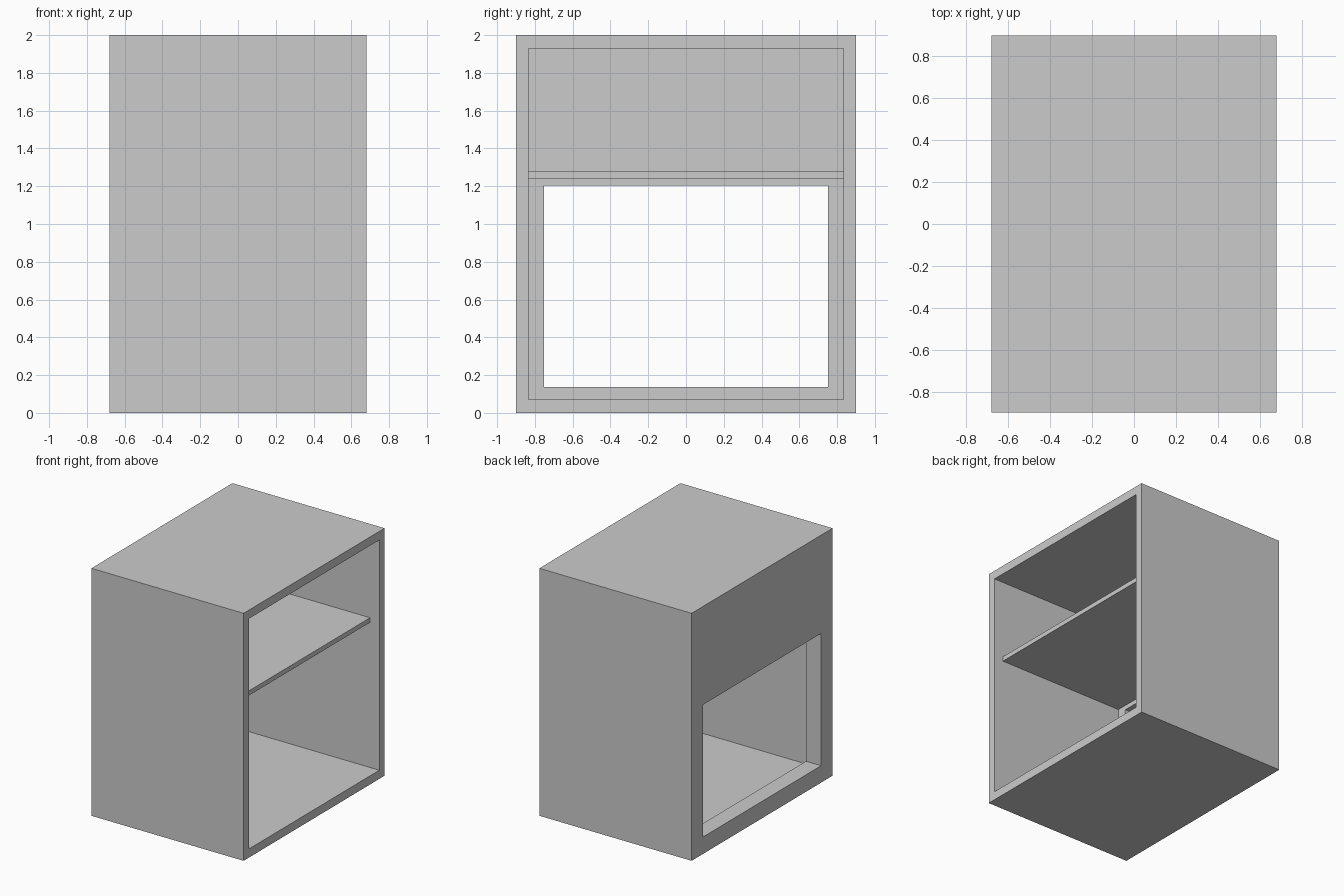
import bpy, bmesh

if "Cube" in bpy.data.objects:
    bpy.data.objects.remove(bpy.data.objects["Cube"])


def ring(bm, x, half_y, z0, z1):
    return [bm.verts.new((x, y, z)) for y, z in
            ((-half_y, z0), (half_y, z0), (half_y, z1), (-half_y, z1))]


def finish(bm, name):
    bmesh.ops.recalc_face_normals(bm, faces=bm.faces[:])
    mesh = bpy.data.meshes.new(name)
    bm.to_mesh(mesh)
    bm.free()
    obj = bpy.data.objects.new(name, mesh)
    bpy.context.collection.objects.link(obj)
    return obj


# Cabinet body: rectangular rings joined into a closed shell,
# open on the +x side with a window through the thick -x panel
OUTER = (0.90, 0.0, 2.0)
INNER = (0.833, 0.07, 1.93)
WINDOW = (0.753, 0.137, 1.205)
bm = bmesh.new()
rings = [ring(bm, x, *size) for x, size in (
    (-0.68, OUTER), (0.68, OUTER), (0.68, INNER),
    (-0.545, INNER), (-0.545, WINDOW), (-0.68, WINDOW))]
for i, a in enumerate(rings):
    b = rings[(i + 1) % len(rings)]
    for j in range(4):
        k = (j + 1) % 4
        bm.faces.new((a[j], a[k], b[k], b[j]))
finish(bm, "cabinet_body")

# Shelf: thin board set back from the open side
bm = bmesh.new()
back = ring(bm, -0.545, 0.833, 1.242, 1.28)
front = ring(bm, 0.597, 0.833, 1.242, 1.28)
bm.faces.new(back)
bm.faces.new(front)
for j in range(4):
    k = (j + 1) % 4
    bm.faces.new((back[j], back[k], front[k], front[j]))
finish(bm, "shelf")
